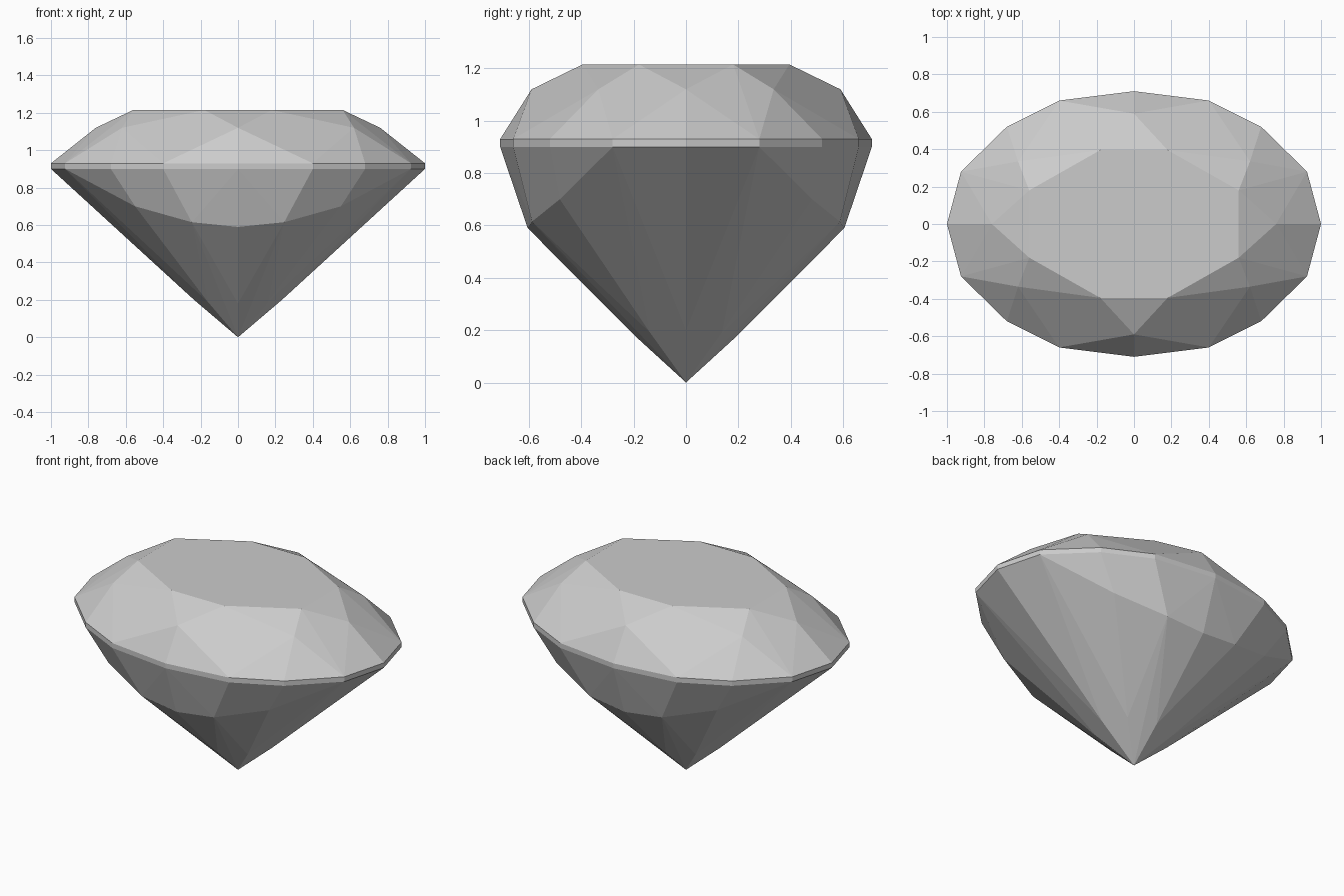
import bpy, bmesh, math

cube = bpy.data.objects.get("Cube")
if cube:
    bpy.data.objects.remove(cube, do_unlink=True)

# Cool neutral grey for the whole stone
grey = bpy.data.materials.new("stone_grey")
grey.use_nodes = True
grey.diffuse_color = (0.6, 0.6, 0.6, 1)
grey.node_tree.nodes["Principled BSDF"].inputs["Base Color"].default_value = (0.6, 0.6, 0.6, 1)


def mirrored(points):
    """Repeat quarter-plan points across x and y."""
    return {(sx * x, sy * y, z) for x, y, z in points for sx in (1, -1) for sy in (1, -1)}


# Facet corners of one quarter, from the flat table down to the culet
outline = [(1, 0), (0.925, 0.28), (0.68, 0.52), (0.4, 0.66), (0, 0.71)]
table = [(0.56, 0.18, 1.215), (0.18, 0.395, 1.215)]
star_points = [(0.76, 0, 1.12), (0.62, 0.335, 1.12), (0, 0.59, 1.12)]
girdle = [(x, y, z) for x, y in outline for z in (0.9, 0.93)]
pavilion_break = [(0.55, 0.482, 0.7), (0.247, 0.588, 0.615), (0, 0.605, 0.59)]
culet_facets = [(0.235, 0, 0.2), (0.162, 0.137, 0.19), (0, 0.197, 0.18)]
culet = [(0, 0, 0)]

# The cut stone is convex, so its facets are the hull of the corners
bm = bmesh.new()
for co in sorted(mirrored(table + star_points + girdle + pavilion_break + culet_facets + culet)):
    bm.verts.new(co)
bmesh.ops.convex_hull(bm, input=bm.verts)
bmesh.ops.dissolve_limit(bm, angle_limit=math.radians(1.5), verts=bm.verts, edges=bm.edges)
bmesh.ops.recalc_face_normals(bm, faces=bm.faces)

mesh = bpy.data.meshes.new("gemstone")
bm.to_mesh(mesh)
bm.free()
mesh.materials.append(grey)
gem = bpy.data.objects.new("gemstone", mesh)
bpy.context.collection.objects.link(gem)
